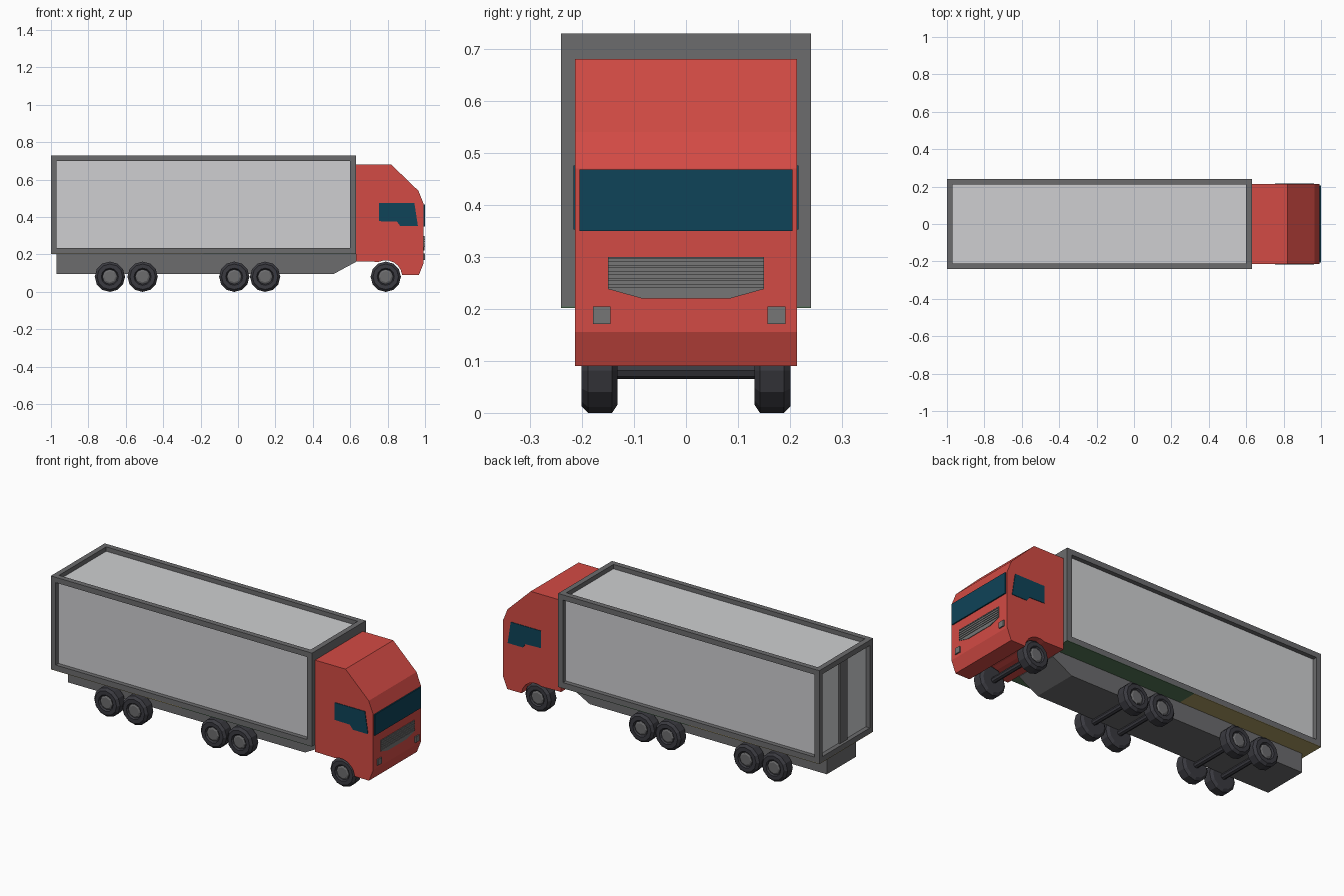
import bpy, bmesh, math
from mathutils import Matrix, Vector

if "Cube" in bpy.data.objects:
    bpy.data.objects.remove(bpy.data.objects["Cube"])


def mat(name, r, g, b):
    m = bpy.data.materials.new(name)
    m.diffuse_color = (r, g, b, 1)
    m.use_nodes = True
    m.node_tree.nodes["Principled BSDF"].inputs["Base Color"].default_value = m.diffuse_color
    return m


RED = mat("cab_red", 0.65, 0.070, 0.058)
FRAME = mat("frame_grey", 0.15, 0.15, 0.155)
PANEL = mat("panel_light_grey", 0.62, 0.625, 0.64)
TYRE = mat("tyre_dark", 0.042, 0.042, 0.051)
GLASS = mat("glass_blue", 0.0045, 0.056, 0.098)
GRILLE = mat("grille_grey", 0.18, 0.18, 0.18)
GREEN = mat("floor_green", 0.09, 0.185, 0.10)
OLIVE = mat("floor_olive", 0.42, 0.34, 0.13)


def finish(bm, name, *mats):
    bmesh.ops.recalc_face_normals(bm, faces=bm.faces)
    me = bpy.data.meshes.new(name)
    bm.to_mesh(me)
    bm.free()
    for m in mats:
        me.materials.append(m)
    ob = bpy.data.objects.new(name, me)
    bpy.context.collection.objects.link(ob)
    return ob


def prism(name, pts, a, b, m, axis="y"):
    """Extrude an xz profile along y, or a yz profile along x."""
    bm = bmesh.new()
    put = (lambda p: (p[0], a, p[1])) if axis == "y" else (lambda p: (a, p[0], p[1]))
    face = bm.faces.new([bm.verts.new(put(p)) for p in pts])
    new = bmesh.ops.extrude_face_region(bm, geom=[face])["geom"]
    step = Vector((0, b - a, 0)) if axis == "y" else Vector((b - a, 0, 0))
    bmesh.ops.translate(bm, vec=step, verts=[v for v in new if isinstance(v, bmesh.types.BMVert)])
    return finish(bm, name, m)


def box(name, x, y, z, m):
    return prism(name, [(x[0], z[0]), (x[1], z[0]), (x[1], z[1]), (x[0], z[1])], y[0], y[1], m)


# Cargo box: framed cube with recessed panels on top, sides and rear
bm = bmesh.new()
bmesh.ops.create_cube(bm, size=1, matrix=Matrix.Translation((-0.185, 0, 0.467))
                      @ Matrix.Diagonal((1.63, 0.48, 0.525, 1)))
bm.normal_update()
faces = [f for f in bm.faces if f.normal.z > -0.5 and f.normal.x < 0.5]
bmesh.ops.inset_individual(bm, faces=faces, thickness=0.03, use_even_offset=True)
bmesh.ops.inset_individual(bm, faces=faces, thickness=0.0, depth=-0.025)
for f in faces:
    f.material_index = 1
finish(bm, "cargo_box", FRAME, PANEL)
box("rear_door_post", (-0.985, -0.97), (-0.035, 0.035), (0.23, 0.705), FRAME)

# Coloured floor plates under the box
box("floor_front", (-0.185, 0.63), (-0.24, 0.24), (0.202, 0.206), GREEN)
box("floor_rear", (-1.0, -0.185), (-0.24, 0.24), (0.202, 0.206), OLIVE)

# Chassis
prism("chassis", [(-0.97, 0.205), (-0.97, 0.095), (0.51, 0.095), (0.63, 0.16), (0.63, 0.205)],
      -0.13, 0.13, FRAME)

# Cab with wheel arch
WX, WZ = 0.79, 0.081
arch = [(WX + 0.088 * math.cos(math.radians(t)), WZ + 0.088 * math.sin(math.radians(t)))
        for t in range(115, 5, -18)]
prism("cab", [(0.63, 0.68), (0.63, 0.163)] + arch +
      [(0.877, 0.09), (0.967, 0.09), (0.993, 0.155), (0.993, 0.47), (0.965, 0.54), (0.82, 0.68)],
      -0.213, 0.213, RED)

# Windscreen and side windows
prism("windscreen", [(-0.205, 0.35), (0.205, 0.35), (0.205, 0.468), (-0.205, 0.468)],
      0.991, 1.0, GLASS, "x")
win = [(0.755, 0.475), (0.943, 0.475), (0.962, 0.352), (0.868, 0.352), (0.85, 0.375), (0.755, 0.378)]
for s, n in ((-1, "right"), (1, "left")):
    prism("side_window_" + n, win, s * 0.211, s * 0.216, GLASS)

# Grille with slats, headlights
prism("grille", [(-0.15, 0.30), (-0.15, 0.238), (-0.085, 0.22), (0.085, 0.22), (0.15, 0.238), (0.15, 0.30)],
      0.991, 0.996, GRILLE, "x")
for i in range(5):
    z = 0.241 + i * 0.0125
    box("grille_slat", (0.994, 0.999), (-0.15, 0.15), (z, z + 0.006), GRILLE)
for y in (-0.162, 0.174):
    box("headlight", (0.991, 1.0), (y - 0.017, y + 0.017), (0.171, 0.204), GRILLE)


# Wheels: turned tyre profile with a recessed grey hub
def lathe(name, profile, x, s, m, n=12):
    bm = bmesh.new()
    rings = []
    for r, y in profile:
        rings.append([bm.verts.new((x + r * math.sin(math.tau * k / n), s * y,
                                    WZ - r * math.cos(math.tau * k / n))) for k in range(n)])
    for a, b in zip(rings, rings[1:]):
        for k in range(n):
            bm.faces.new((a[k], a[(k + 1) % n], b[(k + 1) % n], b[k]))
    bm.faces.new(rings[0])
    bm.faces.new(rings[-1])
    return finish(bm, name, m)


tyre = [(0.066, 0.132), (0.081, 0.142), (0.081, 0.188), (0.068, 0.201), (0.046, 0.201), (0.040, 0.192)]
for x in (-0.685, -0.51, -0.02, 0.145, WX):
    for s in (-1, 1):
        lathe("tyre", tyre, x, s, TYRE)
        lathe("hub", [(0.038, 0.188), (0.038, 0.194), (0.030, 0.198)], x, s, FRAME, 8)
    lathe("axle", [(0.016, -0.14), (0.016, 0.14)], x, 1, TYRE, 8)
